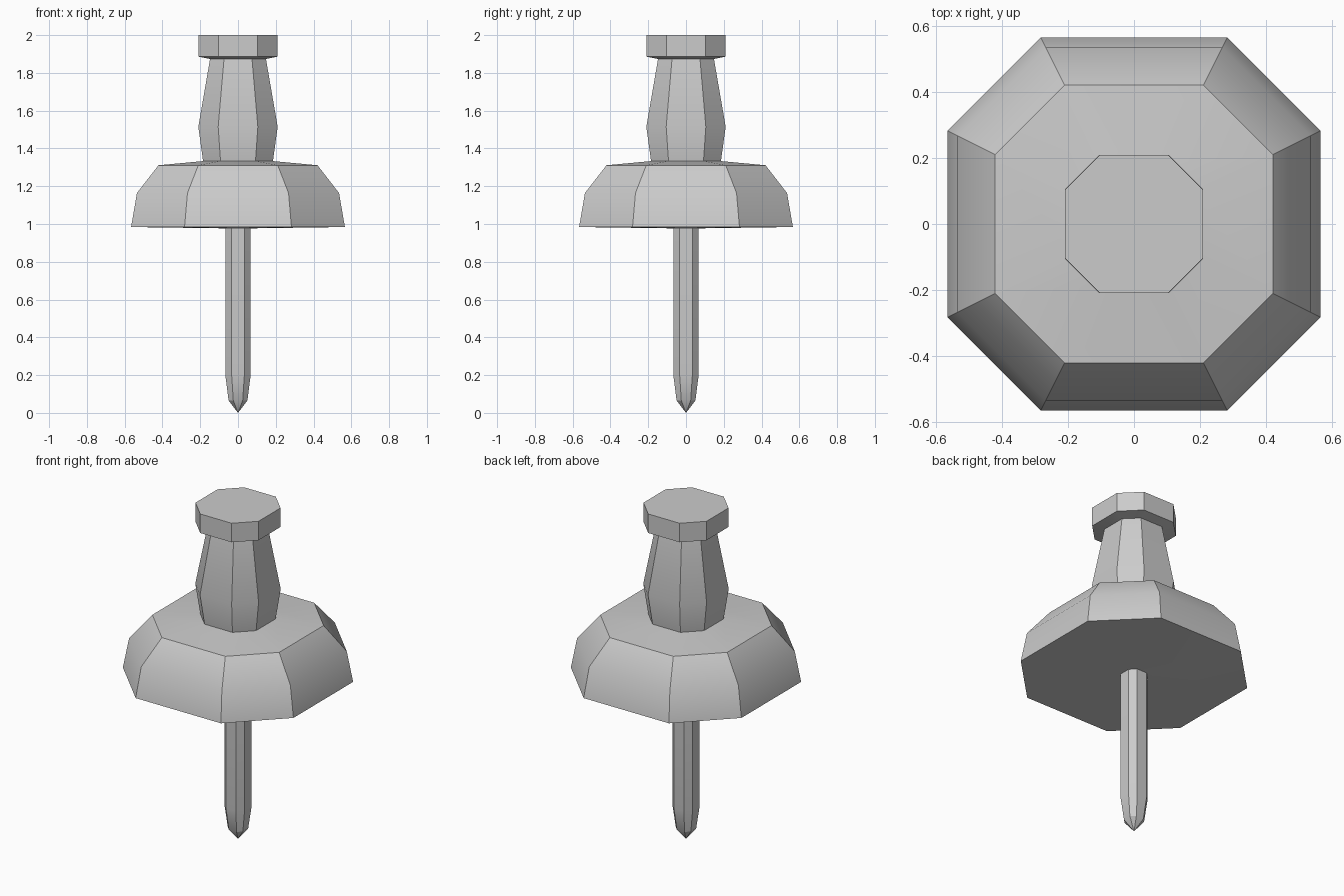
import bpy, bmesh, math

if "Cube" in bpy.data.objects:
    bpy.data.objects.remove(bpy.data.objects["Cube"])

# Octagonal section: a square with corners cut from half-width to half-width / 2
SECTION = [(1, -.5), (1, .5), (.5, 1), (-.5, 1), (-1, .5), (-1, -.5), (-.5, -1), (.5, -1)]


def octagon_loft(name, profile, cap_top=False):
    """Stack octagonal rings from (half-width, z) pairs, bottom to top; width 0 is a point."""
    bm = bmesh.new()
    rings = []
    for r, z in profile:
        if r == 0:
            rings.append([bm.verts.new((0, 0, z))] * 8)
        else:
            rings.append([bm.verts.new((x * r, y * r, z)) for x, y in SECTION])
    for low, high in zip(rings, rings[1:]):
        for i in range(8):
            j = (i + 1) % 8
            corners = [low[i], low[j], high[j], high[i]]
            bm.faces.new(list(dict.fromkeys(corners)))
    if cap_top:
        bm.faces.new(rings[-1])
    mesh = bpy.data.meshes.new(name)
    bm.to_mesh(mesh)
    bm.free()
    obj = bpy.data.objects.new(name, mesh)
    bpy.context.collection.objects.link(obj)
    bpy.ops.object.select_all(action='DESELECT')
    obj.select_set(True)
    bpy.context.view_layer.objects.active = obj
    bpy.ops.object.shade_smooth_by_angle(angle=math.radians(30))
    return obj


# Pointed metal pin
octagon_loft("pin", [(0, 0), (.05, .066), (.067, .2), (.067, .977)])

# Wide flange, from its underside up to the foot of the grip
octagon_loft("flange", [(.067, .977), (.566, .984), (.535, 1.164), (.421, 1.311), (.185, 1.333)])

# Grip with its flat head
octagon_loft("grip", [(.185, 1.333), (.21, 1.515), (.148, 1.874), (.209, 1.886), (.209, 2)],
             cap_top=True)
